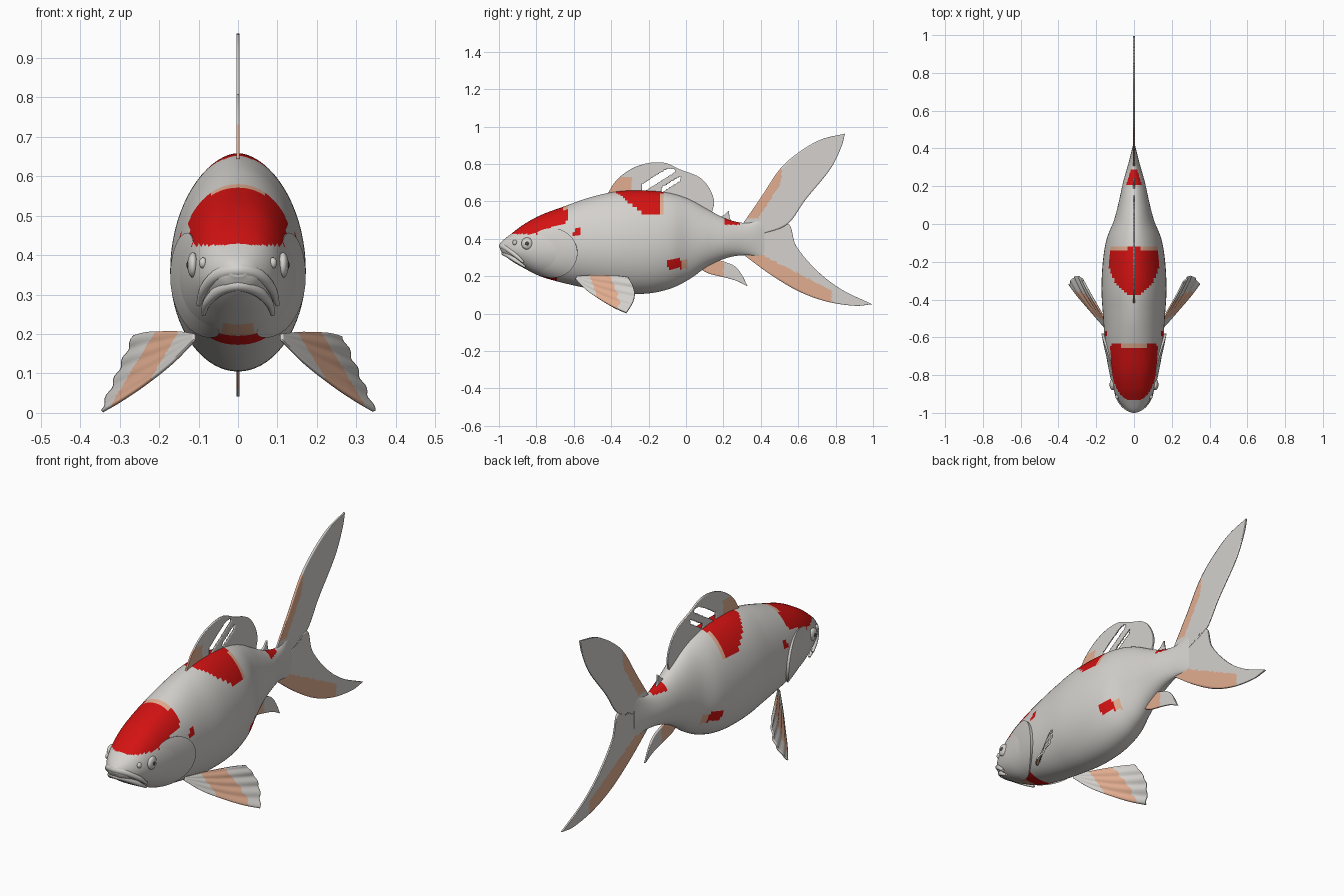
import bpy
import bmesh
from math import sin, cos, pi
from mathutils import Vector
from mathutils.bvhtree import BVHTree

cube = bpy.data.objects.get("Cube")
if cube:
    bpy.data.objects.remove(cube, do_unlink=True)


def material(name, colour):
    mat = bpy.data.materials.new(name)
    mat.use_nodes = True
    mat.diffuse_color = (*colour, 1)
    mat.node_tree.nodes["Principled BSDF"].inputs["Base Color"].default_value = (*colour, 1)
    return mat


WHITE, RED, PEACH, DARK = range(4)
MATERIALS = [
    material("pearl white", (0.66, 0.64, 0.61)),
    material("bright red", (0.65, 0.006, 0.006)),
    material("soft peach", (0.76, 0.42, 0.28)),
    material("pupil grey", (0.06, 0.06, 0.06)),
]


def smooth(points, count):
    """Sample a smooth curve through the points."""
    pts = [Vector(p) for p in points]
    pts = [2 * pts[0] - pts[1]] + pts + [2 * pts[-1] - pts[-2]]
    spans = len(pts) - 3
    result = []
    for k in range(count + 1):
        pos = spans * k / count
        i = min(int(pos), spans - 1)
        t = pos - i
        a, b, c, d = pts[i:i + 4]
        result.append(0.5 * (2 * b + (c - a) * t + (2 * a - 5 * b + 4 * c - d) * t ** 2
                             + (3 * b - a - 3 * c + d) * t ** 3))
    return result


def finish(obj):
    bpy.ops.object.select_all(action="DESELECT")
    obj.select_set(True)
    bpy.context.view_layer.objects.active = obj
    bpy.ops.object.shade_smooth_by_angle(angle=0.8)


def surface(name, rows, paint=lambda p: WHITE, closed=False, thickness=0):
    """Skin rows of points; paint picks a colour, or None for a gap."""
    bm = bmesh.new()
    grid = [[bm.verts.new(p) for p in row] for row in rows]
    width = len(rows[0])
    for near, far in zip(grid, grid[1:]):
        for j in range(width if closed else width - 1):
            k = (j + 1) % width
            corners = [near[j], near[k], far[k], far[j]]
            colour = paint(sum((v.co for v in corners), Vector()) / 4)
            if colour is not None:
                bm.faces.new(corners).material_index = colour
    if closed:
        bm.faces.new(grid[0])
        bm.faces.new(grid[-1])
    bmesh.ops.remove_doubles(bm, verts=bm.verts, dist=0.0002)
    bmesh.ops.recalc_face_normals(bm, faces=bm.faces)
    mesh = bpy.data.meshes.new(name)
    bm.to_mesh(mesh)
    bm.free()
    obj = bpy.data.objects.new(name, mesh)
    bpy.context.collection.objects.link(obj)
    for mat in MATERIALS:
        mesh.materials.append(mat)
    finish(obj)
    if thickness:
        solid = obj.modifiers.new("thickness", "SOLIDIFY")
        solid.thickness = thickness
        solid.offset = 0
    return obj


def fin(name, first, second, paint, along=60, across=24, bulge=0.0, ripple=0.0):
    """Span a thin sheet between two edge curves."""
    rows = []
    for i, (a, b) in enumerate(zip(smooth(first, along), smooth(second, along))):
        v = i / along
        row = []
        for j in range(across + 1):
            u = j / across
            p = a.lerp(b, u)
            p.y += bulge * sin(pi * u) * v ** 3
            p.x += ripple * v * sin(8 * pi * u)
            row.append(p)
        rows.append(row)
    return surface(name, rows, paint, thickness=0.008)


def flat(points):
    return [(0, y, z) for y, z in points]


# Body: each station is y, top, bottom, half width
STATIONS = [
    (-0.995, 0.375, 0.345, 0.02), (-0.975, 0.395, 0.315, 0.05),
    (-0.93, 0.43, 0.28, 0.085), (-0.87, 0.475, 0.245, 0.11),
    (-0.78, 0.525, 0.2, 0.132), (-0.66, 0.57, 0.165, 0.152),
    (-0.5, 0.625, 0.13, 0.163), (-0.35, 0.655, 0.108, 0.172),
    (-0.2, 0.657, 0.108, 0.165), (-0.08, 0.643, 0.135, 0.145),
    (0.02, 0.61, 0.185, 0.106), (0.12, 0.555, 0.255, 0.08),
    (0.22, 0.505, 0.298, 0.058), (0.32, 0.485, 0.312, 0.03),
    (0.42, 0.51, 0.3, 0.005),
]


def body_paint(p):
    x, y, z = abs(p.x), p.y, p.z
    if -0.93 < y < -0.635 and z > 0.425 + 0.4 * max(0, y + 0.8):
        return PEACH if y > -0.66 and x < 0.07 else RED
    if -0.37 < y < -0.12 and z > 0.525 + 0.8 * max(0, -0.22 - y):
        return PEACH if y > -0.14 and x > 0.03 or z < 0.535 else RED
    if -0.1 < y < 0.01 and 0.24 < z < 0.29:
        return RED if y < -0.02 else PEACH
    if -0.6 < y < -0.565 and 0.41 < z < 0.475 + (y + 0.565):
        return RED
    if z < 0.23 and -0.83 < y < -0.69 and x < 0.08:
        return RED if y > -0.765 else PEACH if x < 0.04 else WHITE
    if 0.21 < y < 0.29 and z > 0.475:
        return RED
    return WHITE


rings = []
for y, top, bottom, half in smooth(STATIONS, 170):
    middle = bottom + 0.46 * (top - bottom)
    blend = min(1, max(0, (y + 0.8) / 0.35))
    ring = []
    for k in range(72):
        a = 2 * pi * k / 72
        up = cos(a)
        power = 0.8 + 0.32 * blend if up > 0 else 0.85 + 0.15 * blend
        x = half * abs(sin(a)) ** power * (1 if sin(a) > 0 else -1)
        ring.append((x, y, middle + up * (top - middle if up > 0 else middle - bottom)))
    rings.append(ring)
body = surface("body", rings, body_paint, closed=True)
skin = BVHTree.FromPolygons([v.co for v in body.data.vertices],
                            [f.vertices for f in body.data.polygons])


def on_skin(side, y, z):
    hit, normal, _, _ = skin.ray_cast(Vector((side, y, z)), Vector((-side, 0, 0)))
    if hit is None:
        return skin.find_nearest(Vector((0, y, z)))[:2]
    return hit, normal


def ball(name, centre, size, colour):
    rows = []
    for i in range(17):
        t = pi * (0.02 + 0.96 * i / 16)
        rows.append([centre + Vector((size[0] * cos(t), size[1] * sin(t) * cos(a),
                                      size[2] * sin(t) * sin(a)))
                     for a in (2 * pi * k / 24 for k in range(24))])
    surface(name, rows, lambda p: colour, closed=True)


def tube(name, points, radius):
    curve = bpy.data.curves.new(name, "CURVE")
    curve.dimensions = "3D"
    curve.bevel_depth = radius
    curve.use_fill_caps = True
    samples = smooth(points, 40)
    spline = curve.splines.new("POLY")
    spline.points.add(len(samples) - 1)
    for i, (point, p) in enumerate(zip(spline.points, samples)):
        point.co = (*p, 1)
        point.radius = 0.35 + 0.65 * sin(pi * i / 40)
    curve.materials.append(MATERIALS[WHITE])
    obj = bpy.data.objects.new(name, curve)
    bpy.context.collection.objects.link(obj)
    obj.select_set(True)
    bpy.context.view_layer.objects.active = obj
    bpy.ops.object.convert(target="MESH")
    finish(bpy.context.view_layer.objects.active)


# Lips
def mirrored(half):
    return [(-x, y, z) for x, y, z in reversed(half[1:])] + half


tube("upper_lip", mirrored([(0, -0.982, 0.362), (0.05, -0.96, 0.35),
                            (0.085, -0.915, 0.315), (0.1, -0.87, 0.275)]), 0.018)
tube("lower_lip", mirrored([(0, -0.972, 0.325), (0.045, -0.95, 0.312),
                            (0.078, -0.905, 0.28), (0.088, -0.86, 0.25)]), 0.016)


# Paired parts: gill covers, eyes, nostrils, pectoral fins
def pectoral_paint(p):
    return PEACH if 0.15 < abs(p.x) - 0.6 * (0.2 - p.z) < 0.21 else WHITE


for side, word in ((1, "left"), (-1, "right")):
    rows = []
    for i in range(1, 19):
        r = min(i / 17, 1)
        row = []
        for k in range(65):
            a = 2 * pi * k / 64
            hit, normal = on_skin(side, -0.72 + 0.14 * r * cos(a), 0.325 + 0.13 * r * sin(a))
            lift = -0.004 + 0.018 * r * (0.5 + 0.5 * cos(a)) if i < 18 else -0.008
            row.append(hit + normal * lift)
        rows.append(row)
    surface(word + "_gill_cover", rows)

    socket = on_skin(side, -0.85, 0.375)[0]
    ball(word + "_eye", socket, (0.014, 0.03, 0.032), WHITE)
    ball(word + "_pupil", socket + Vector((side * 0.012, 0, 0)), (0.004, 0.011, 0.011), DARK)
    ball(word + "_nostril", on_skin(side, -0.915, 0.38)[0], (0.01, 0.012, 0.014), WHITE)

    lower = [(0.11, -0.59, 0.185), (0.17, -0.53, 0.125), (0.24, -0.45, 0.07),
             (0.3, -0.38, 0.03), (0.345, -0.32, 0.004)]
    upper = [(0.11, -0.58, 0.2), (0.15, -0.51, 0.205), (0.19, -0.44, 0.205),
             (0.23, -0.37, 0.203), (0.262, -0.31, 0.195)]
    fin(word + "_pectoral_fin", [(side * x, y, z) for x, y, z in lower],
        [(side * x, y, z) for x, y, z in upper], pectoral_paint, bulge=0.04, ripple=0.004)


# Dorsal fin with two slanted gaps
def dorsal_paint(p):
    slant = p.z - 0.62 * p.y
    if 0.792 < slant < 0.838 and -0.235 < p.y < -0.06 and p.z < 0.775:
        return None
    if 0.728 < slant < 0.755 and -0.13 < p.y < -0.03:
        return None
    return PEACH if p.y < -0.29 and p.z < 0.73 else WHITE


fin("dorsal_fin",
    flat([(-0.42, 0.63), (-0.3, 0.64), (-0.16, 0.64), (-0.04, 0.61), (0.06, 0.57), (0.13, 0.53)]),
    flat([(-0.42, 0.64), (-0.37, 0.715), (-0.29, 0.775), (-0.2, 0.805), (-0.11, 0.805),
          (-0.03, 0.77), (0.07, 0.73), (0.125, 0.67), (0.15, 0.6), (0.14, 0.545)]),
    dorsal_paint, along=130, across=44)
fin("rear_spine", flat([(0.16, 0.51), (0.2, 0.525), (0.228, 0.552)]),
    flat([(0.25, 0.48), (0.235, 0.51), (0.228, 0.552)]), lambda p: WHITE, 12, 6)

# Forked tail
fork = [(0.3, 0.4), (0.42, 0.43), (0.545, 0.48)]
fin("upper_tail_lobe",
    flat([(0.3, 0.475), (0.4, 0.62), (0.5, 0.77), (0.6, 0.86), (0.72, 0.93), (0.85, 0.962)]),
    flat(fork + [(0.64, 0.61), (0.77, 0.77), (0.83, 0.89), (0.85, 0.962)]),
    lambda p: PEACH if p.y < 0.51 and p.z > max(0.51, 0.53 + 1.58 * (p.y - 0.4)) else WHITE)
fin("lower_tail_lobe",
    flat([(0.3, 0.32), (0.45, 0.21), (0.6, 0.12), (0.75, 0.065), (0.9, 0.042), (0.995, 0.05)]),
    flat(fork + [(0.59, 0.36), (0.7, 0.23), (0.83, 0.13), (0.995, 0.05)]),
    lambda p: PEACH if 0.33 < p.y < 0.78 and p.z < 0.35 - 0.52 * (p.y - 0.34) else WHITE)

# Anal fin
fin("anal_fin", flat([(0.06, 0.25), (0.12, 0.215), (0.2, 0.195), (0.27, 0.175), (0.33, 0.145)]),
    flat([(0.16, 0.29), (0.22, 0.272), (0.265, 0.25), (0.3, 0.205), (0.33, 0.145)]),
    lambda p: PEACH if 0.09 < p.y < 0.2 else WHITE, 30, 12)
